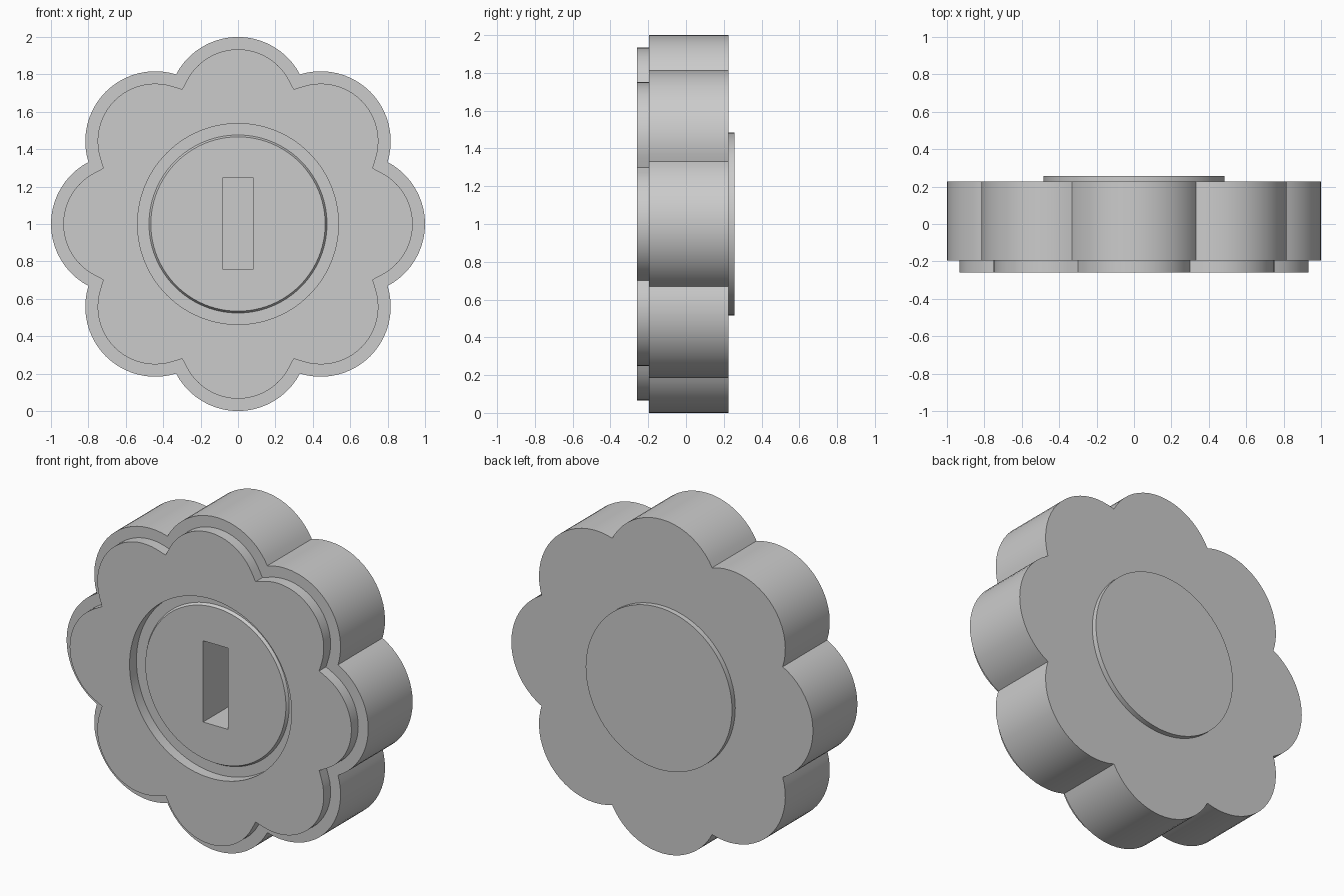
import bpy, bmesh
from math import sin, cos, asin, pi, radians

if "Cube" in bpy.data.objects:
    bpy.data.objects.remove(bpy.data.objects["Cube"])

PETALS, PETAL_R, CENTRE_D = 8, 0.374, 0.626
MID_Z = 1.0


def flower(inset=0.0, steps=20):
    """Scalloped outline (x, z); inset keeps mitred valleys between the petals."""
    half = pi / PETALS
    normal = asin(CENTRE_D * sin(half) / PETAL_R)      # arc normal against the valley line
    sweep = half + normal
    valley = CENTRE_D * cos(half) + PETAL_R * cos(normal) - inset / cos(normal)
    r = PETAL_R - inset
    pts = []
    for k in range(PETALS):
        a = 2 * pi * k / PETALS
        cx, cz = CENTRE_D * cos(a), CENTRE_D * sin(a)
        first = 0 if inset else 1
        pts.append((valley * cos(a - half), valley * sin(a - half)))
        for i in range(first, steps + 1 - first):
            t = a - sweep + 2 * sweep * i / steps
            pts.append((cx + r * cos(t), cz + r * sin(t)))
    return pts


def circle(r, n=96):
    return [(r * cos(2 * pi * i / n), r * sin(2 * pi * i / n)) for i in range(n)]


def loft(name, sections):
    """Solid through matching outlines, given as (y, points) from front to back."""
    bm = bmesh.new()
    rings = [[bm.verts.new((x, y, z + MID_Z)) for x, z in pts] for y, pts in sections]
    for a, b in zip(rings, rings[1:]):
        for i in range(len(a)):
            j = (i + 1) % len(a)
            bm.faces.new((a[i], a[j], b[j], b[i]))
    bm.faces.new(rings[0])
    bm.faces.new(rings[-1])
    bmesh.ops.recalc_face_normals(bm, faces=bm.faces[:])
    mesh = bpy.data.meshes.new(name)
    bm.to_mesh(mesh)
    bm.free()
    ob = bpy.data.objects.new(name, mesh)
    bpy.context.collection.objects.link(ob)
    return ob


def activate(ob):
    bpy.ops.object.select_all(action='DESELECT')
    ob.select_set(True)
    bpy.context.view_layer.objects.active = ob


def cut(ob, cutter):
    activate(ob)
    mod = ob.modifiers.new("cut", 'BOOLEAN')
    mod.operation, mod.solver, mod.object = 'DIFFERENCE', 'EXACT', cutter
    bpy.ops.object.modifier_apply(modifier=mod.name)


# Main flower body, stepped front plate, raised discs
body = loft("flower_body", [(-0.195, flower()), (0.226, flower())])
plate = loft("front_plate", [(-0.26, flower(0.066)), (-0.195, flower(0.066))])
dial = loft("front_disc", [(-0.212, circle(0.466)), (-0.195, circle(0.476)), (-0.19, circle(0.476))])
back = loft("back_disc", [(0.22, circle(0.485)), (0.257, circle(0.485))])

# Round opening in the plate and slot through the front disc
opening = loft("opening_cutter", [(-0.4, circle(0.537)), (0.0, circle(0.537))])
slot = loft("slot_cutter", [(y, [(-0.083, -0.241), (0.083, -0.241), (0.083, 0.246), (-0.083, 0.246)])
                            for y in (-0.4, 0.1)])
cut(plate, opening)
cut(body, slot)
cut(dial, slot)
for helper in (opening, slot):
    bpy.data.objects.remove(helper, do_unlink=True)

for ob in (body, plate, dial, back):
    activate(ob)
    bpy.ops.object.shade_smooth_by_angle(angle=radians(25))
